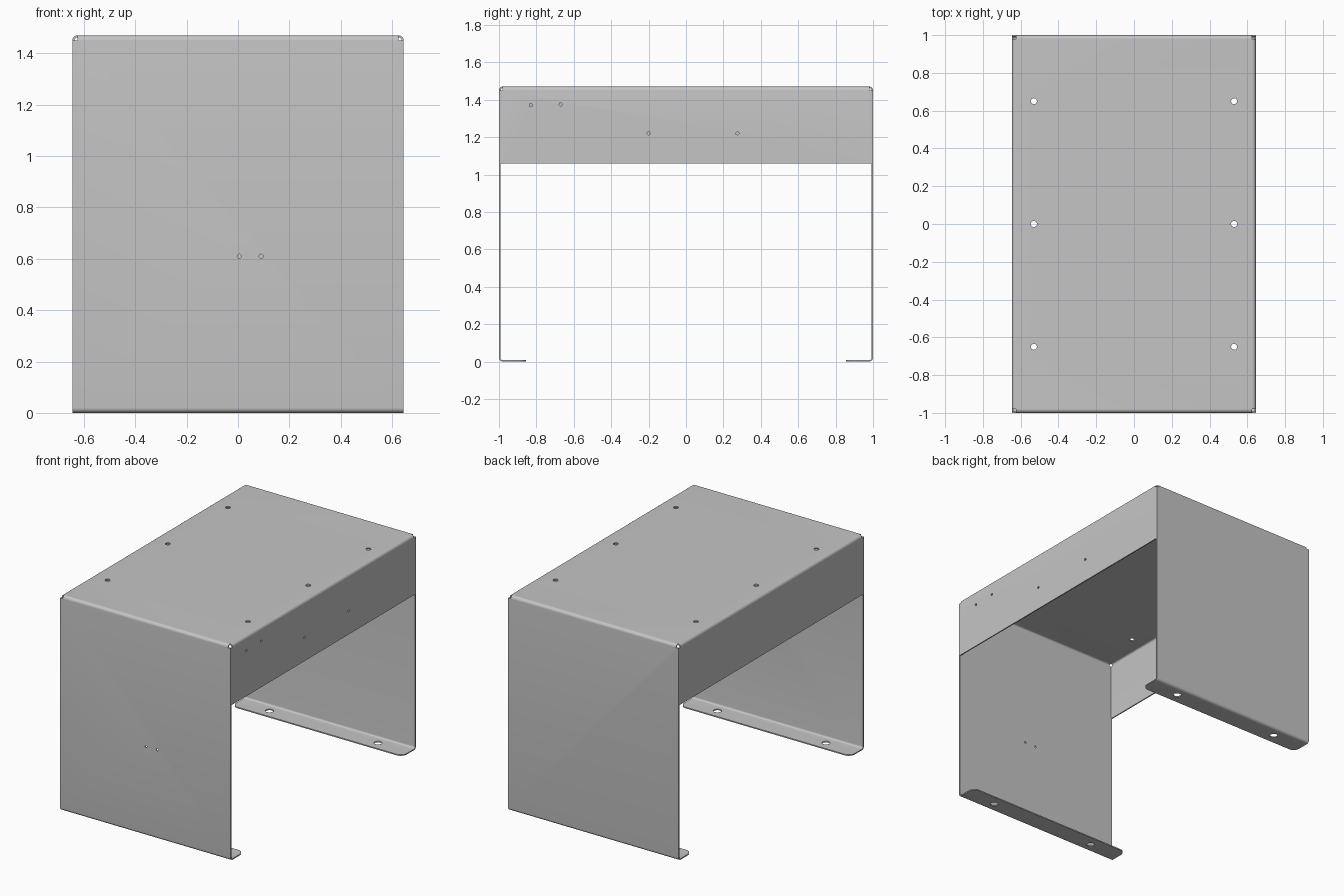
import bpy, bmesh, math
from mathutils import Vector, Matrix

cube = bpy.data.objects.get("Cube")
if cube:
    bpy.data.objects.remove(cube, do_unlink=True)

W, L, H = 0.645, 1.0, 1.47      # half width, half length, height
SKIRT, T, R = 1.06, 0.008, 0.02  # skirt bottom, sheet thickness, bend radius
FLANGE = 0.855                   # inner edge of the foot flanges

steel = bpy.data.materials.new("grey sheet metal")
steel.use_nodes = True
grey = (0.56, 0.56, 0.56, 1)
steel.diffuse_color = grey
steel.node_tree.nodes["Principled BSDF"].inputs["Base Color"].default_value = grey


def make_object(name, bm):
    bmesh.ops.recalc_face_normals(bm, faces=bm.faces)
    mesh = bpy.data.meshes.new(name)
    bm.to_mesh(mesh)
    bm.free()
    obj = bpy.data.objects.new(name, mesh)
    bpy.context.collection.objects.link(obj)
    mesh.materials.append(steel)
    return obj


def bent_profile(path):
    """Closed outline of a sheet folded along the path, with rounded bends."""
    pts = [Vector(p) for p in path]
    outer, inner = [pts[0]], []
    for i in range(1, len(pts) - 1):
        a = (pts[i] - pts[i - 1]).normalized()
        b = (pts[i + 1] - pts[i]).normalized()
        if i == 1:
            inner.append(pts[0] + b * T)
        centre = pts[i] + (b - a) * R
        for k in range(7):
            t = math.pi / 2 * k / 6
            d = a * math.sin(t) - b * math.cos(t)
            outer.append(centre + d * R)
            inner.append(centre + d * (R - T))
    outer.append(pts[-1])
    inner.append(pts[-1] - a * T)
    return outer + inner[::-1]


def folded_sheet(name, path, half, axis, round_end=None):
    """Extrude a folded profile along x or y, centred; optionally round its end."""
    bm = bmesh.new()
    place = (lambda p, s: (s, p.x, p.y)) if axis == "x" else (lambda p, s: (p.x, s, p.y))
    outline = bent_profile(path)
    face = bm.faces.new([bm.verts.new(place(p, -half)) for p in outline])
    shift = Vector(place(Vector((0, 0)), 2 * half))
    moved = bmesh.ops.extrude_face_region(bm, geom=[face], use_keep_orig=True)["geom"]
    bmesh.ops.translate(bm, vec=shift, verts=[v for v in moved if isinstance(v, bmesh.types.BMVert)])
    if round_end is not None:
        ends = [e for e in bm.edges
                if all(abs(v.co.y - round_end) < 1e-4 for v in e.verts)
                and abs(e.verts[0].co.x - e.verts[1].co.x) < 1e-4]
        bmesh.ops.bevel(bm, geom=ends, offset=0.045, segments=6, profile=0.5, affect="EDGES")
    return make_object(name, bm)


def add_drill(bm, centre, radius, axis):
    turn = {"x": Matrix.Rotation(math.pi / 2, 4, "Y"),
            "y": Matrix.Rotation(math.pi / 2, 4, "X"), "z": Matrix()}[axis]
    bmesh.ops.create_cone(bm, cap_ends=True, segments=20, radius1=radius, radius2=radius,
                          depth=0.06, matrix=Matrix.Translation(centre) @ turn)


def add_box(bm, centre, size):
    bmesh.ops.create_cube(bm, size=1, matrix=Matrix.Translation(centre) @ Matrix.Diagonal((*size, 1)))


def cut(obj, bm):
    cutter = make_object(obj.name + "_cutter", bm)
    cutter.hide_render = True
    mod = obj.modifiers.new("holes", "BOOLEAN")
    mod.operation, mod.solver, mod.object = "DIFFERENCE", "EXACT", cutter
    bpy.context.view_layer.objects.active = obj
    bpy.ops.object.modifier_apply(modifier=mod.name)
    bpy.data.objects.remove(cutter, do_unlink=True)


parts = []

# Top plate with its two side skirts
hood = folded_sheet("top_and_side_skirts", [(-W, SKIRT), (-W, H), (W, H), (W, SKIRT)], L - R, "y")
drills = bmesh.new()
for x in (-0.53, 0.53):
    for y in (-0.65, 0, 0.65):
        add_drill(drills, (x, y, H), 0.016, "z")
for y, z in ((-0.83, 1.37), (-0.67, 1.375), (-0.2, 1.22), (0.275, 1.22)):
    add_drill(drills, (W, y, z), 0.008, "x")
cut(hood, drills)
parts.append(hood)

# Front and back panels, each with a top bend and a foot flange
for name, s in (("front_panel", -1), ("back_panel", 1)):
    path = [(s * (L - R), H), (s * L, H), (s * L, 0), (s * FLANGE, 0)]
    path[0] = (s * (L - R - 0.0005), H)
    panel = folded_sheet(name, path, W, "x", s * FLANGE)
    cuts = bmesh.new()
    for x in (-1, 1):
        add_drill(cuts, (x * 0.41, s * 0.925, 0), 0.025, "z")
        # corner relief beside the top bend
        add_box(cuts, (x * (W + 0.03 - R), s * L, H + 0.03 - R), (0.06, 0.1, 0.06))
    if s < 0:
        for x in (0.005, 0.09):
            add_drill(cuts, (x, -L, 0.61), 0.008, "y")
    cut(panel, cuts)
    parts.append(panel)

# Skirt ends that close up to the panels
tabs = bmesh.new()
for x in (-1, 1):
    for y in (-1, 1):
        add_box(tabs, (x * (W - T / 2), y * (L - 0.0145), (SKIRT + H - R) / 2),
                (T, 0.011, H - R - SKIRT))
parts.append(make_object("skirt_ends", tabs))

# Smooth bends, crisp sheet edges
bpy.ops.object.select_all(action="DESELECT")
for obj in parts:
    obj.select_set(True)
bpy.context.view_layer.objects.active = hood
bpy.ops.object.shade_smooth_by_angle(angle=math.radians(30))
